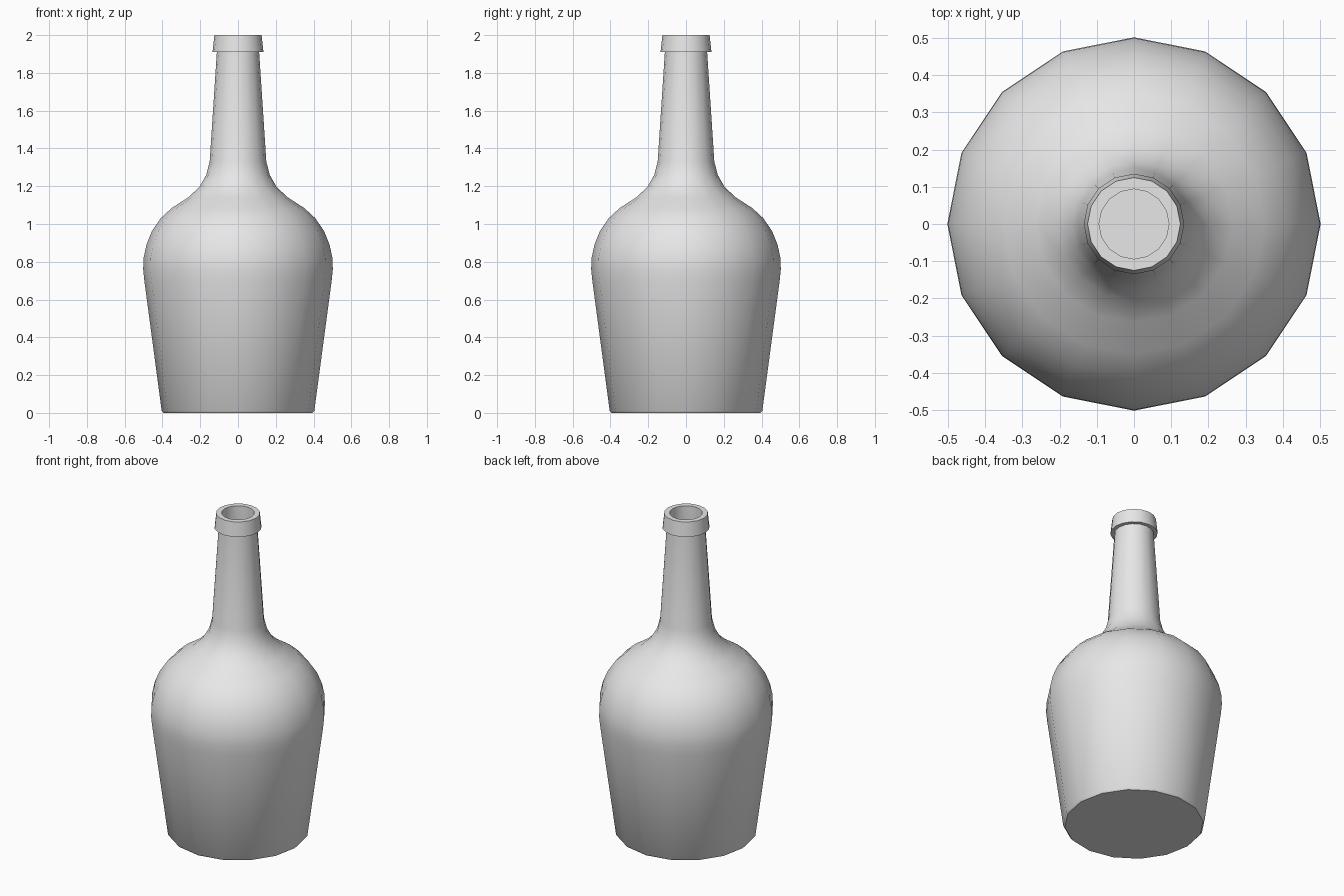
import bpy
import bmesh
from math import cos, sin, tau, radians

SIDES = 16

cube = bpy.data.objects.get("Cube")
if cube:
    bpy.data.objects.remove(cube, do_unlink=True)

# Plain grey for the whole bottle
grey = bpy.data.materials.new("plain grey")
grey.use_nodes = True
colour = (0.8, 0.8, 0.8, 1)
grey.diffuse_color = colour
grey.node_tree.nodes["Principled BSDF"].inputs["Base Color"].default_value = colour


def lathe(name, profile):
    """Spin a (radius, height) profile around z and cap both ends."""
    bm = bmesh.new()
    rings = [[bm.verts.new((r * cos(tau * i / SIDES), r * sin(tau * i / SIDES), z))
              for i in range(SIDES)] for r, z in profile]
    for low, high in zip(rings, rings[1:]):
        for i in range(SIDES):
            j = (i + 1) % SIDES
            bm.faces.new((low[i], low[j], high[j], high[i]))
    bm.faces.new(rings[0][::-1])
    bm.faces.new(rings[-1])
    mesh = bpy.data.meshes.new(name)
    bm.to_mesh(mesh)
    bm.free()
    mesh.materials.append(grey)
    obj = bpy.data.objects.new(name, mesh)
    bpy.context.collection.objects.link(obj)
    bpy.ops.object.select_all(action="DESELECT")
    obj.select_set(True)
    bpy.context.view_layer.objects.active = obj
    bpy.ops.object.shade_smooth_by_angle(angle=radians(35))
    return obj


# Body, shoulder and neck, from the base upwards
foot = [(0.395, 0), (0.404, 0.01)]
body = [(0.496, 0.7), (0.502, 0.76), (0.5, 0.82), (0.485, 0.89), (0.457, 0.96),
        (0.41, 1.03), (0.35, 1.085), (0.265, 1.14), (0.205, 1.195),
        (0.168, 1.26), (0.15, 1.33)]
neck = [(0.112, 1.91)]

# Collar around the mouth
lip = [(0.135, 1.91), (0.125, 2.0), (0.094, 2.0)]

# Hollow inside, from the mouth down to the floor
inside = [(0.094, 1.88), (0.12, 1.33), (0.23, 1.13), (0.42, 0.97),
          (0.47, 0.78), (0.375, 0.03)]

lathe("bottle", foot + body + neck + lip + inside)
